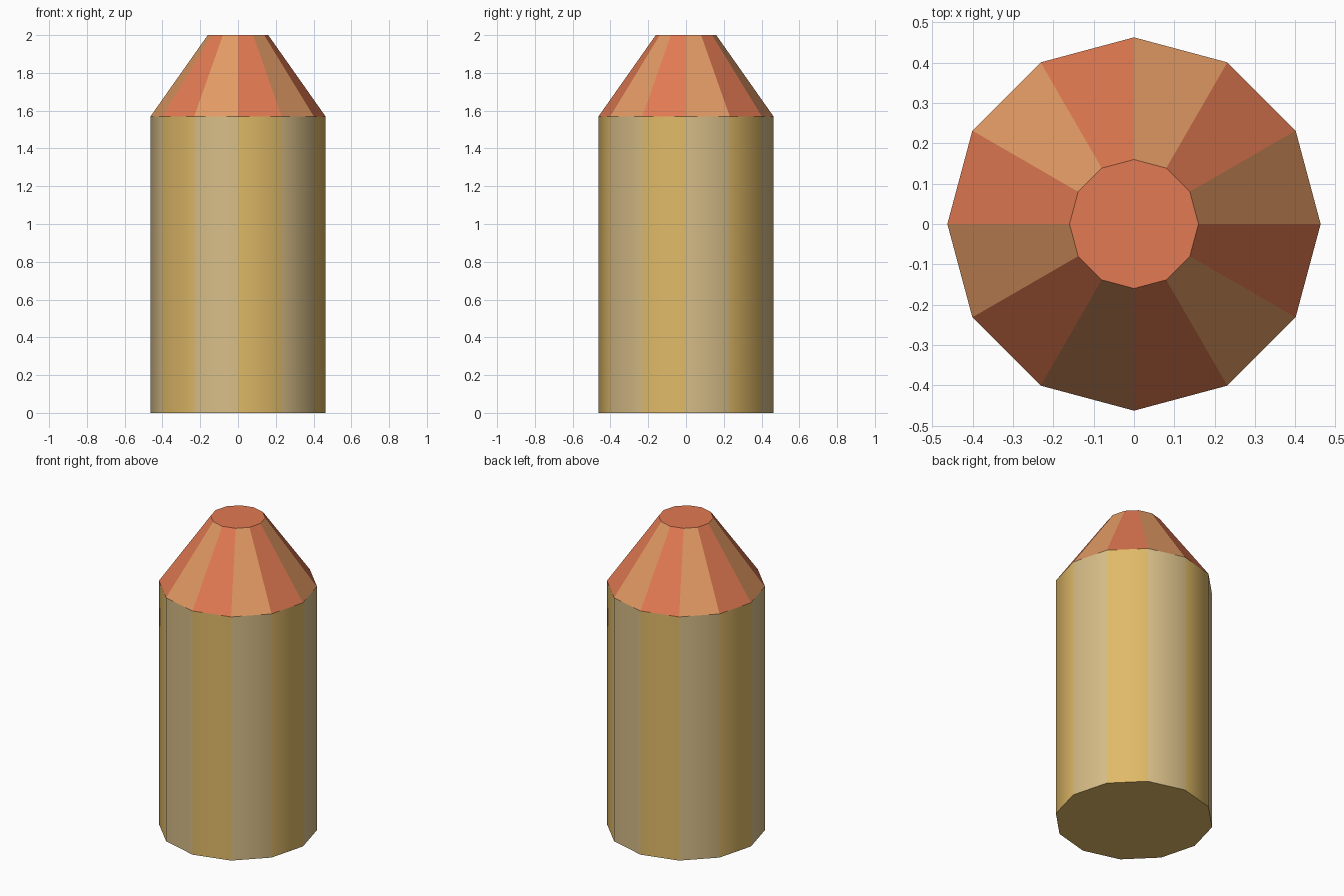
import bpy
import bmesh
import math

cube = bpy.data.objects.get("Cube")
if cube:
    bpy.data.objects.remove(cube)

SIDES = 12
RADIUS, TIP_RADIUS = 0.463, 0.16
SHOULDER, TOP = 1.57, 2.0


def srgb(hex_code):
    """Convert a hex colour to linear RGBA."""
    channels = [int(hex_code[i:i + 2], 16) / 255 for i in (0, 2, 4)]
    return [c / 12.92 if c < 0.04 else ((c + 0.055) / 1.055) ** 2.4 for c in channels] + [1]


def material(name, hex_code):
    mat = bpy.data.materials.new(name)
    mat.use_nodes = True
    mat.diffuse_color = srgb(hex_code)
    mat.node_tree.nodes["Principled BSDF"].inputs["Base Color"].default_value = srgb(hex_code)
    return mat


def frustum(name, r_low, r_high, z_low, z_high, main, accent, open_end):
    """Twelve-sided part whose side panels alternate between two colours."""
    bm = bmesh.new()
    bmesh.ops.create_cone(bm, cap_ends=True, segments=SIDES, radius1=r_low,
                          radius2=r_high, depth=z_high - z_low)
    bmesh.ops.translate(bm, verts=bm.verts, vec=(0, 0, (z_low + z_high) / 2))
    # Remove the hidden end where the parts meet
    hidden = [f for f in bm.faces if f.normal.z * open_end > 0.9]
    bmesh.ops.delete(bm, geom=hidden, context="FACES_ONLY")
    for face in bm.faces:
        centre = face.calc_center_median()
        if abs(face.normal.z) < 0.9:
            panel = int(math.atan2(centre.y, centre.x) % math.tau / math.tau * SIDES)
            face.material_index = 1 - panel % 2
    mesh = bpy.data.meshes.new(name)
    bm.to_mesh(mesh)
    bm.free()
    mesh.materials.append(main)
    mesh.materials.append(accent)
    obj = bpy.data.objects.new(name, mesh)
    bpy.context.collection.objects.link(obj)
    return obj


# Brass casing with softly shaded sides and a sharp base
casing = frustum("casing", RADIUS, RADIUS, 0, SHOULDER,
                 material("gold", "E0BA68"), material("pale gold", "D8BE88"), 1)
bpy.ops.object.select_all(action="DESELECT")
casing.select_set(True)
bpy.context.view_layer.objects.active = casing
bpy.ops.object.shade_smooth_by_angle(angle=math.radians(40))

# Faceted copper tip with a flat end
frustum("tip", RADIUS, TIP_RADIUS, SHOULDER, TOP,
        material("copper red", "E27A52"), material("copper tan", "E29A64"), -1)
